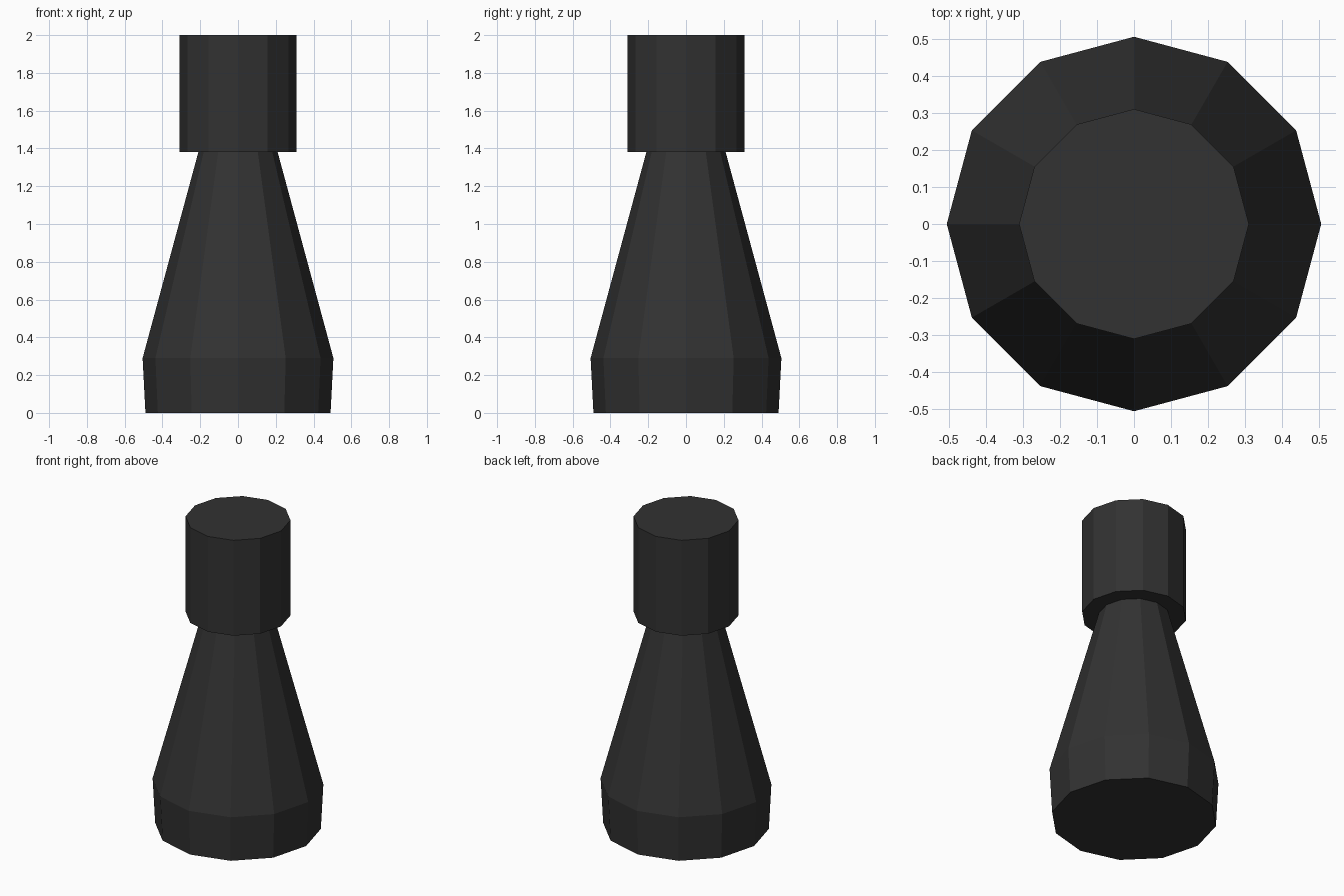
import bpy, bmesh, math

if "Cube" in bpy.data.objects:
    bpy.data.objects.remove(bpy.data.objects["Cube"])

SIDES = 12

dark = bpy.data.materials.new("charcoal")
dark.diffuse_color = (0.032, 0.032, 0.032, 1)
dark.use_nodes = True
dark.node_tree.nodes["Principled BSDF"].inputs["Base Color"].default_value = dark.diffuse_color


def lathe(name, profile, close_top=True):
    """Revolve (radius, z) points into a flat-faced 12-sided part."""
    bm = bmesh.new()
    rings = [[bm.verts.new((r * math.cos(a), r * math.sin(a), z))
              for a in (2 * math.pi * i / SIDES for i in range(SIDES))]
             for r, z in profile]
    for low, high in zip(rings, rings[1:]):
        for i in range(SIDES):
            j = (i + 1) % SIDES
            bm.faces.new((low[i], low[j], high[j], high[i]))
    bm.faces.new(rings[0][::-1])
    if close_top:
        bm.faces.new(rings[-1])
    mesh = bpy.data.meshes.new(name)
    bm.to_mesh(mesh)
    bm.free()
    mesh.materials.append(dark)
    obj = bpy.data.objects.new(name, mesh)
    bpy.context.collection.objects.link(obj)
    return obj


# Flared body, its open neck meets the underside of the cap
lathe("tapered_body", [(0.49, 0), (0.505, 0.29), (0.21, 1.38)], close_top=False)

# Straight cylindrical cap
lathe("cap", [(0.31, 1.38), (0.31, 2.0)])
